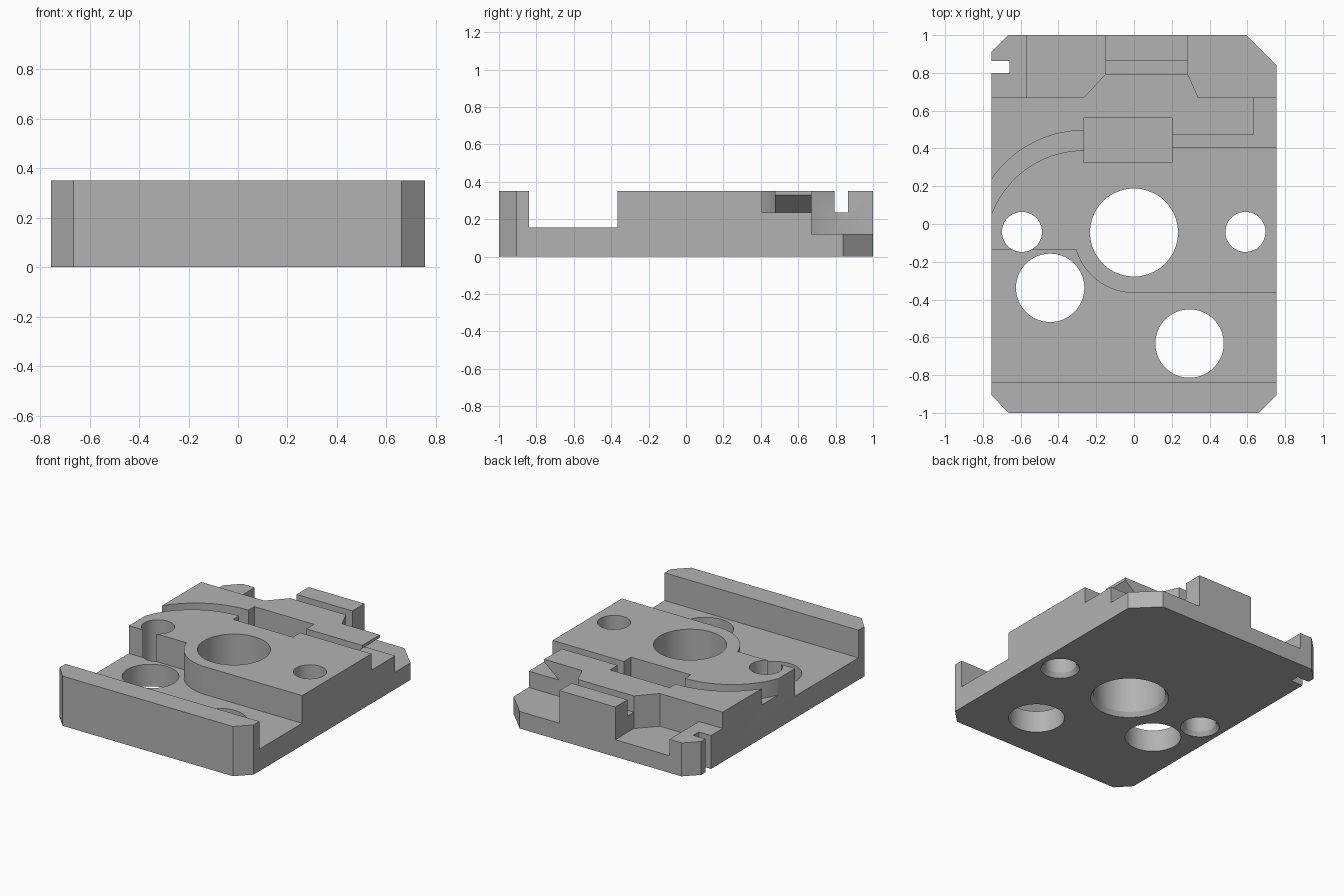
import bpy
import bmesh
from math import sin, cos, radians
from mathutils import Vector

if "Cube" in bpy.data.objects:
    bpy.data.objects.remove(bpy.data.objects["Cube"], do_unlink=True)

grey = bpy.data.materials.new("machined_grey")
grey.use_nodes = True
grey.diffuse_color = (0.45, 0.45, 0.45, 1)
grey.node_tree.nodes["Principled BSDF"].inputs["Base Color"].default_value = grey.diffuse_color

HIGH = 0.5        # above the plate, where open cutters end
PLATE = 0.35
SHELF, FLOOR, LEDGE = 0.235, 0.155, 0.12


def arc(cx, cy, r, start, end, steps=24):
    angles = [radians(start + (end - start) * i / steps) for i in range(steps + 1)]
    return [(cx + r * cos(a), cy + r * sin(a)) for a in angles]


def rect(x0, x1, y0, y1):
    return [(x0, y0), (x1, y0), (x1, y1), (x0, y1)]


def loft(name, loops):
    """Solid through matching loops of 3D points, capped at both ends."""
    bm = bmesh.new()
    rings = [[bm.verts.new(p) for p in loop] for loop in loops]
    n = len(rings[0])
    for a, b in zip(rings, rings[1:]):
        for i in range(n):
            j = (i + 1) % n
            bm.faces.new((a[i], a[j], b[j], b[i]))
    bm.faces.new(rings[0])
    bm.faces.new(rings[-1])
    bmesh.ops.recalc_face_normals(bm, faces=bm.faces)
    mesh = bpy.data.meshes.new(name)
    bm.to_mesh(mesh)
    bm.free()
    mesh.materials.append(grey)
    obj = bpy.data.objects.new(name, mesh)
    bpy.context.collection.objects.link(obj)
    return obj


def prism(name, outline, z0, z1=HIGH):
    return loft(name, [[(x, y, z) for x, y in outline] for z in (z0, z1)])


def hole(name, x, y, r, bevel=0):
    """Through hole, optionally countersunk from below."""
    levels = [(-0.1, r), (HIGH, r)]
    if bevel:
        levels = [(-0.03, r + 2 * bevel), (0.03, r), (HIGH, r)]
    return loft(name, [[(px, py, z) for px, py in arc(x, y, rad, 0, 360, 64)[:-1]]
                       for z, rad in levels])


# Plate with chamfered corners
plate = prism("base_plate", [
    (-0.665, -1), (0.66, -1), (0.755, -0.905), (0.755, 0.84),
    (0.595, 1), (-0.665, 1), (-0.755, 0.91), (-0.755, -0.905)], 0, PLATE)

cutters = [
    # Wide front channel, wrapping round the central boss
    prism("front_channel", [(-0.9, -0.84), (0.9, -0.84), (0.9, -0.365)]
          + arc(0, -0.045, 0.32, 270, 196.3) + [(-0.9, -0.135)], FLOOR),
    # Stepped back edge
    prism("back_right_step", [(-0.57, 1.1), (-0.57, 0.67), (-0.265, 0.67),
                              (-0.15, 0.795), (-0.15, 1.1)], LEDGE),
    prism("back_left_step", [(0.285, 1.1), (0.285, 0.795), (0.34, 0.67),
                             (0.9, 0.67), (0.9, 1.1)], LEDGE),
    prism("corner_step", rect(-0.9, -0.5, 0.67, 1.1), SHELF),
    prism("back_groove", rect(-0.16, 0.295, 0.795, 0.865), SHELF),
    prism("corner_slot", rect(-0.9, -0.66, 0.8, 0.862), -0.1),
    # Pocket with a curved groove on one side and a straight one on the other
    prism("pocket", rect(-0.265, 0.2, 0.325, 0.56), FLOOR),
    prism("curved_groove", [(-0.25, 0.495)] + arc(-0.265, -0.097, 0.592, 90, 150)
          + arc(-0.265, -0.133, 0.523, 165, 90) + [(-0.25, 0.39)], SHELF),
    prism("straight_groove", rect(0.19, 0.9, 0.405, 0.475), SHELF),
    # Undercut end of the tongue
    loft("tongue_undercut", [[(x, y, z) for x, z in (
        (0.52, SHELF), (0.9, SHELF), (0.9, HIGH), (0.635, HIGH), (0.635, 0.33))]
        for y in (0.45, 0.7)]),
    # Holes
    hole("centre_hole", 0, -0.045, 0.233, 0.02),
    hole("left_pin_hole", 0.59, -0.042, 0.106, 0.02),
    hole("right_pin_hole", -0.593, -0.042, 0.106, 0.02),
    hole("right_large_hole", -0.444, -0.338, 0.181),
    hole("left_large_hole", 0.294, -0.633, 0.181),
]

# Cut everything out of the plate, then drop the cutters
bpy.ops.object.select_all(action="DESELECT")
plate.select_set(True)
bpy.context.view_layer.objects.active = plate
for cutter in cutters:
    mod = plate.modifiers.new(cutter.name, "BOOLEAN")
    mod.operation = "DIFFERENCE"
    mod.solver = "EXACT"
    mod.object = cutter
    bpy.ops.object.modifier_apply(modifier=mod.name)
    bpy.data.objects.remove(cutter, do_unlink=True)

bpy.ops.object.shade_smooth_by_angle(angle=radians(25))
